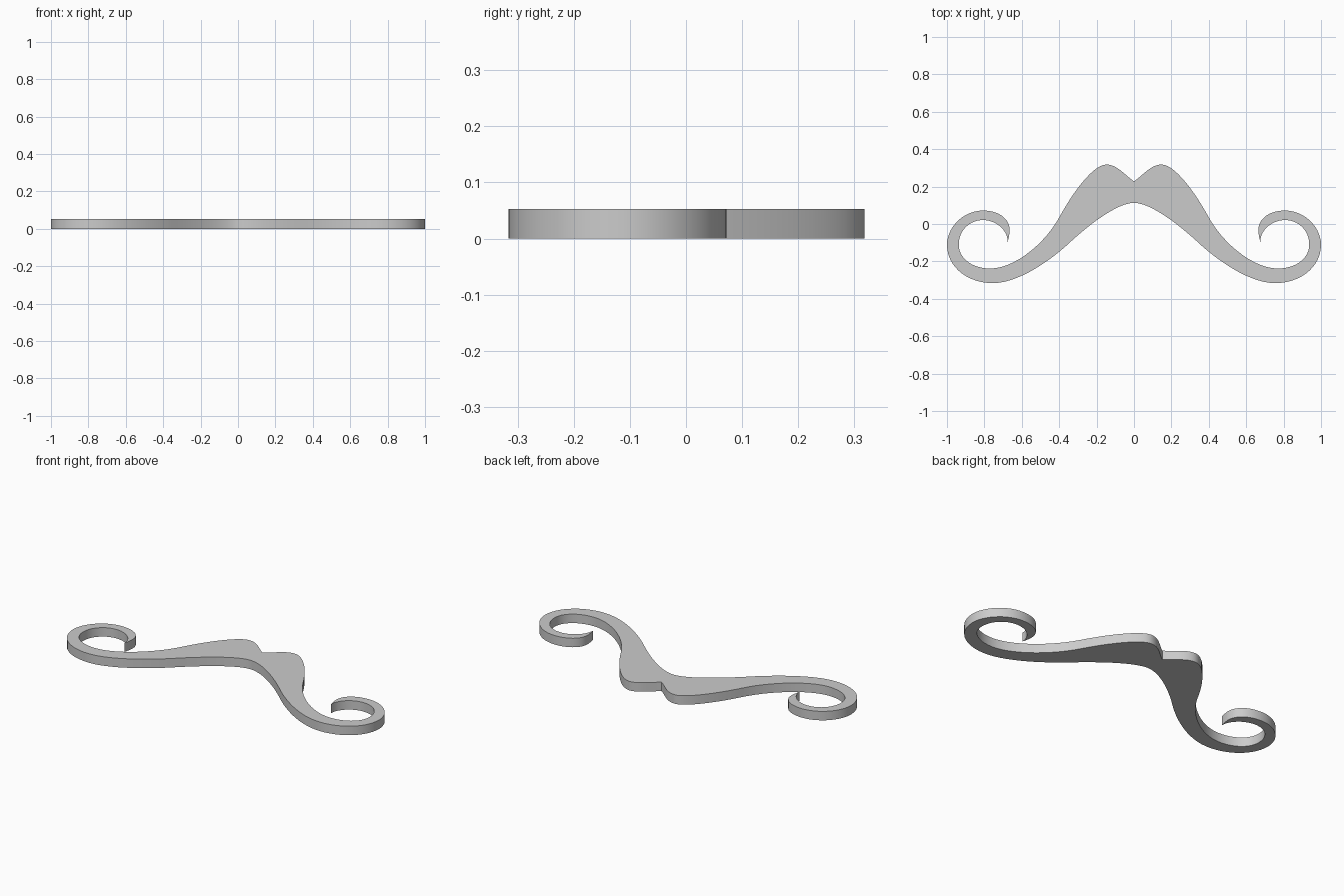
import bpy
import bmesh
from mathutils import Vector
from mathutils.geometry import interpolate_bezier

THICKNESS = 0.053
STEPS = 14

cube = bpy.data.objects.get("Cube")
if cube:
    bpy.data.objects.remove(cube, do_unlink=True)

grey = bpy.data.materials.new("plain grey")
grey.use_nodes = True
colour = (0.6, 0.6, 0.6, 1)
grey.diffuse_color = colour
grey.node_tree.nodes["Principled BSDF"].inputs["Base Color"].default_value = colour

# Half outline as (incoming handle, anchor, outgoing handle)
half_outline = [
    ((0, .228), (0, .228), (.05, .262)),             # top notch
    ((.09, .318), (.148, .318), (.213, .318)),       # lobe crest
    ((.318, .185), (.397, .04), (.475, -.105)),      # upper edge
    ((.64, -.238), (.767, -.238), (.865, -.238)),    # inside of curl
    ((.937, -.185), (.937, -.11), (.937, -.035)),
    ((.88, .021), (.807, .021), (.735, .021)),
    ((.675, -.035), (.675, -.095), (.67, -.075)),    # curl tip
    ((.667, -.06), (.665, -.04), (.66, .025)),       # outside of curl
    ((.72, .072), (.807, .072), (.915, .072)),
    ((1, -.02), (1, -.11), (1, -.23)),
    ((.89, -.316), (.755, -.316), (.62, -.316)),     # lower edge
    ((.455, -.2), (.355, -.11), (.27, -.03)),
    ((.1, .113), (0, .113), (0, .113)),              # bottom centre
]

# Sample the half outline and mirror it into a closed loop
points = []
for a, b in zip(half_outline, half_outline[1:]):
    knots = [Vector((*p, 0)) for p in (a[1], a[2], b[0], b[1])]
    points += interpolate_bezier(*knots, STEPS)[:-1]
points.append(Vector((*half_outline[-1][1], 0)))
points += [Vector((-p.x, p.y, 0)) for p in reversed(points[1:-1])]

# Fill the outline and extrude it upwards
bm = bmesh.new()
base = bm.faces.new([bm.verts.new(p) for p in points])
extruded = bmesh.ops.extrude_face_region(bm, geom=[base], use_keep_orig=True)
top = [v for v in extruded["geom"] if isinstance(v, bmesh.types.BMVert)]
bmesh.ops.translate(bm, verts=top, vec=(0, 0, THICKNESS))
bmesh.ops.recalc_face_normals(bm, faces=bm.faces)
caps = [f for f in bm.faces if len(f.verts) > 4]
bmesh.ops.triangulate(bm, faces=caps)

mesh = bpy.data.meshes.new("moustache")
bm.to_mesh(mesh)
bm.free()
mesh.materials.append(grey)
moustache = bpy.data.objects.new("moustache", mesh)
bpy.context.collection.objects.link(moustache)

# Smooth walls with crisp rims
bpy.context.view_layer.objects.active = moustache
moustache.select_set(True)
bpy.ops.object.shade_smooth_by_angle(angle=0.6)
